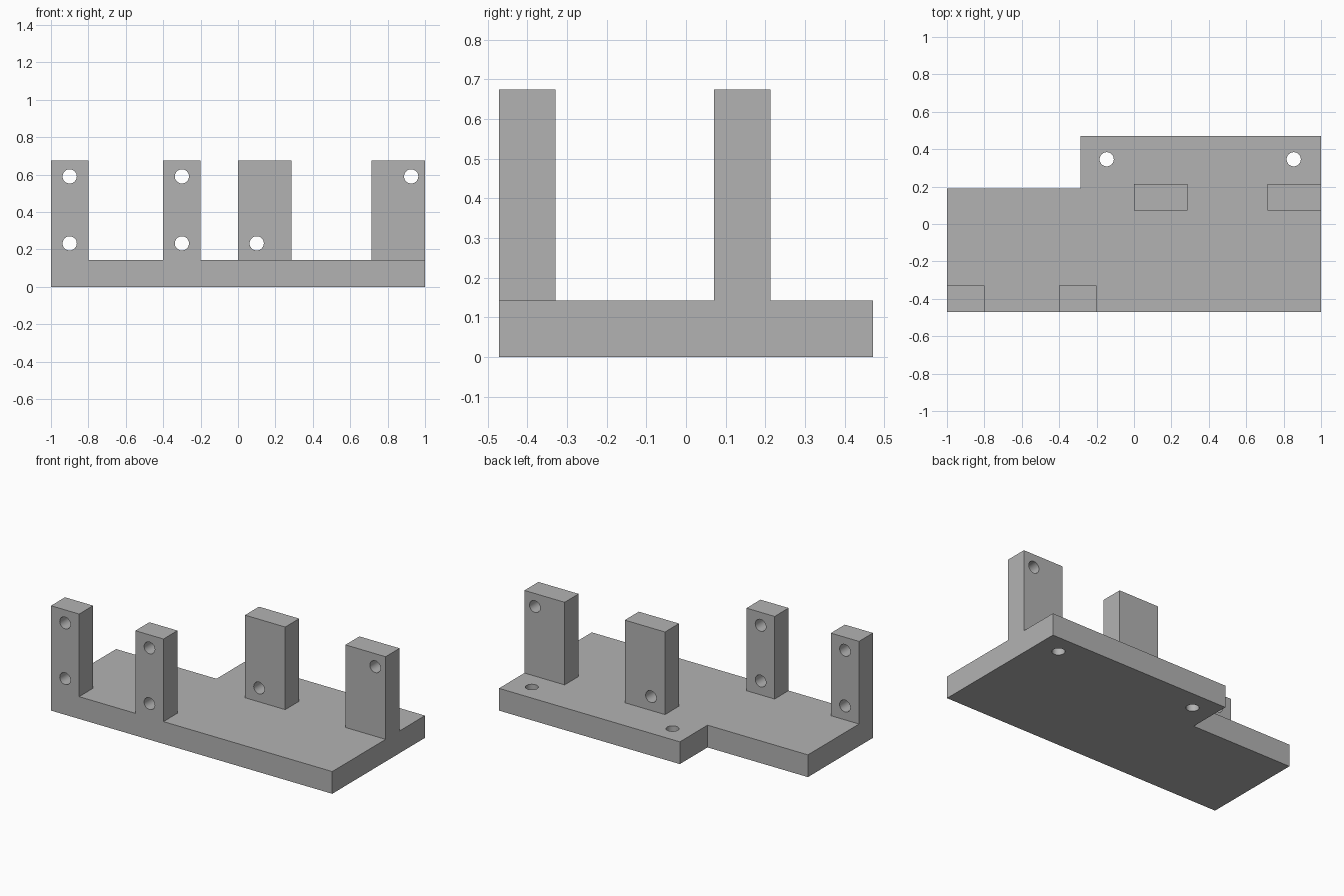
import bpy
import bmesh
from mathutils import Matrix, Vector
from math import pi

if "Cube" in bpy.data.objects:
    bpy.data.objects.remove(bpy.data.objects["Cube"], do_unlink=True)

BASE_TOP, POST_TOP = 0.143, 0.674
FRONT, BACK = -0.471, 0.471
HOLE_RADIUS = 0.038

grey = bpy.data.materials.new("plain grey")
grey.use_nodes = True
colour = (0.45, 0.45, 0.45, 1)
grey.diffuse_color = colour
grey.node_tree.nodes["Principled BSDF"].inputs["Base Color"].default_value = colour


def new_object(name, bm):
    mesh = bpy.data.meshes.new(name)
    bmesh.ops.recalc_face_normals(bm, faces=bm.faces)
    bm.to_mesh(mesh)
    bm.free()
    mesh.materials.append(grey)
    obj = bpy.data.objects.new(name, mesh)
    bpy.context.collection.objects.link(obj)
    return obj


def prism(name, outline, bottom, top):
    """Extrude a flat outline upwards."""
    bm = bmesh.new()
    face = bm.faces.new([bm.verts.new((x, y, bottom)) for x, y in outline])
    grown = bmesh.ops.extrude_face_region(bm, geom=[face])["geom"]
    verts = [v for v in grown if isinstance(v, bmesh.types.BMVert)]
    bmesh.ops.translate(bm, verts=verts, vec=(0, 0, top - bottom))
    return new_object(name, bm)


def drill(obj, centres, turn):
    """Cut round through holes, then smooth only their walls."""
    bm = bmesh.new()
    for centre in centres:
        bmesh.ops.create_cone(bm, cap_ends=True, segments=32, depth=0.4,
                              radius1=HOLE_RADIUS, radius2=HOLE_RADIUS,
                              matrix=Matrix.Translation(Vector(centre)) @ turn)
    cutter = new_object("hole_cutter", bm)
    cutter.hide_render = True
    mod = obj.modifiers.new("holes", "BOOLEAN")
    mod.operation, mod.solver, mod.object = "DIFFERENCE", "EXACT", cutter
    bpy.ops.object.select_all(action="DESELECT")
    bpy.context.view_layer.objects.active = obj
    obj.select_set(True)
    bpy.ops.object.modifier_apply(modifier=mod.name)
    bpy.data.objects.remove(cutter, do_unlink=True)
    bpy.ops.object.shade_smooth_by_angle()


# Stepped base plate with two vertical mounting holes
step_x, step_y = -0.286, 0.19
base = prism("base_plate", [(-1, FRONT), (1, FRONT), (1, BACK), (step_x, BACK),
                            (step_x, step_y), (-1, step_y)], 0, BASE_TOP)
drill(base, [(x, 0.346, BASE_TOP / 2) for x in (-0.146, 0.854)], Matrix())

# Upright posts: x range, front y, and holes given as (x, z)
LOW, HIGH, DEPTH = 0.232, 0.59, 0.142
posts = {
    "front_right_post": (-1, -0.8, FRONT, [(-0.9, LOW), (-0.9, HIGH)]),
    "front_middle_post": (-0.4, -0.2, FRONT, [(-0.3, LOW), (-0.3, HIGH)]),
    "back_middle_post": (0, 0.286, 0.071, [(0.1, LOW)]),
    "back_left_post": (0.714, 1, 0.071, [(0.926, HIGH)]),
}
for name, (x0, x1, y0, holes) in posts.items():
    y1 = y0 + DEPTH
    post = prism(name, [(x0, y0), (x1, y0), (x1, y1), (x0, y1)], BASE_TOP, POST_TOP)
    drill(post, [(x, y0 + DEPTH / 2, z) for x, z in holes], Matrix.Rotation(pi / 2, 4, "X"))
